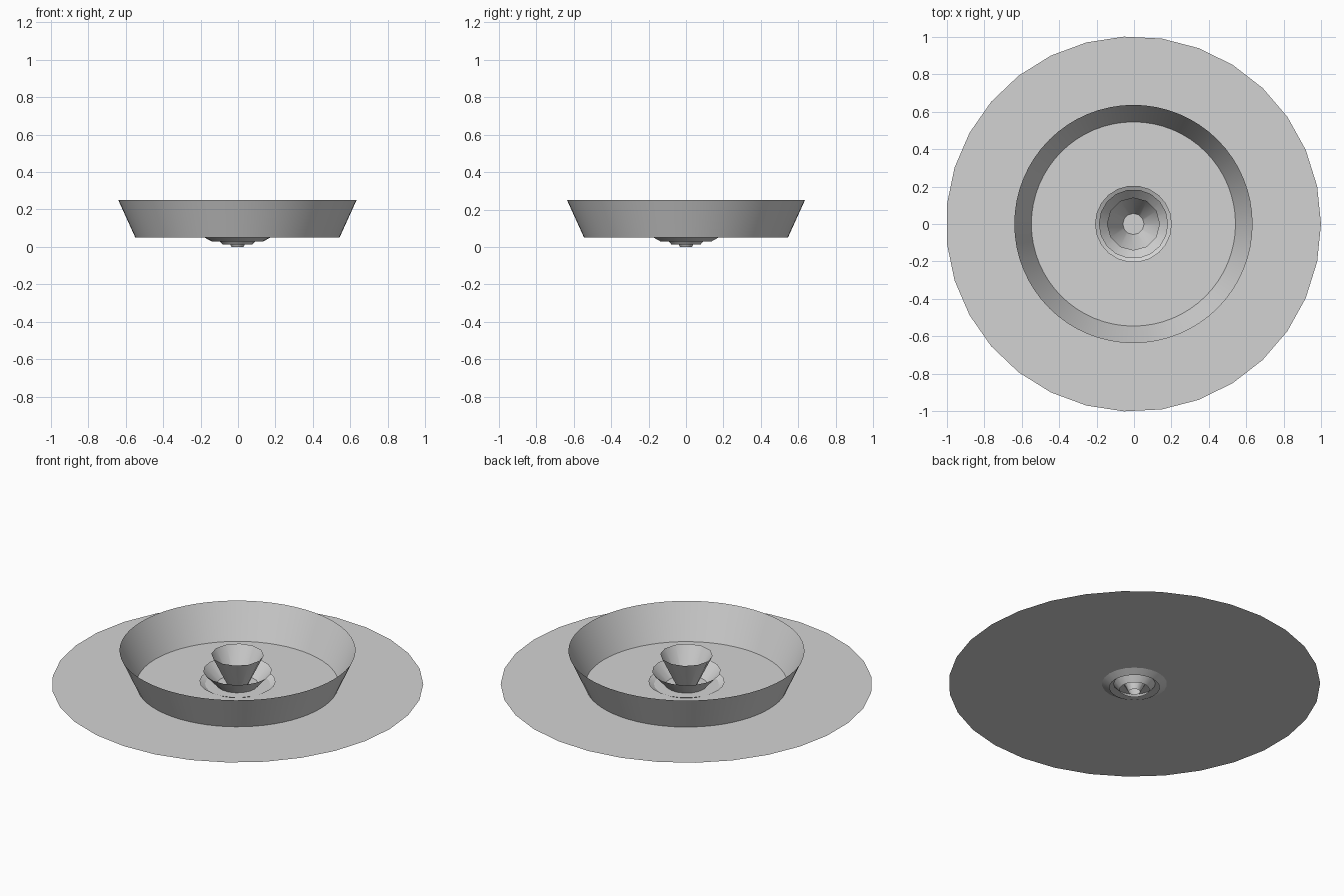
import bpy, bmesh, math

if "Cube" in bpy.data.objects:
    bpy.data.objects.remove(bpy.data.objects["Cube"])

SURFACE = 0.05  # height of the flat sheet

grey = bpy.data.materials.new("light_grey")
grey.diffuse_color = (0.65, 0.65, 0.65, 1)
grey.use_nodes = True
grey.node_tree.nodes["Principled BSDF"].inputs["Base Color"].default_value = grey.diffuse_color


def finish(name, bm, smooth=True):
    mesh = bpy.data.meshes.new(name)
    bm.to_mesh(mesh)
    bm.free()
    mesh.materials.append(grey)
    obj = bpy.data.objects.new(name, mesh)
    bpy.context.collection.objects.link(obj)
    if smooth:
        bpy.ops.object.select_all(action='DESELECT')
        obj.select_set(True)
        bpy.context.view_layer.objects.active = obj
        bpy.ops.object.shade_smooth_by_angle(angle=math.radians(40))
    return obj


def ring(bm, radius, z, sides):
    return [bm.verts.new((radius * math.cos(2 * math.pi * i / sides) - 0.003,
                          radius * math.sin(2 * math.pi * i / sides), z))
            for i in range(sides)]


def funnel(name, r_low, z_low, r_top, z_top, sides):
    """Open flared band made of a single sheet."""
    bm = bmesh.new()
    low = ring(bm, r_low, z_low, sides)
    top = ring(bm, r_top, z_top, sides)
    for i in range(sides):
        j = (i + 1) % sides
        bm.faces.new((low[i], low[j], top[j], top[i]))
    return finish(name, bm)


# Flat base sheet
bm = bmesh.new()
bm.faces.new(ring(bm, 1.0013, SURFACE, 31))
finish("base_disc", bm, smooth=False)

# Large flared wall
funnel("outer_wall", 0.545, SURFACE, 0.636, 0.25, 64)

# Three nested funnels in the middle, dipping through the sheet
funnel("low_funnel", 0.135, 0.028, 0.205, 0.066, 22)
funnel("middle_funnel", 0.08, 0.014, 0.185, 0.13, 18)
funnel("tall_funnel", 0.032, 0.0, 0.142, 0.225, 12)
